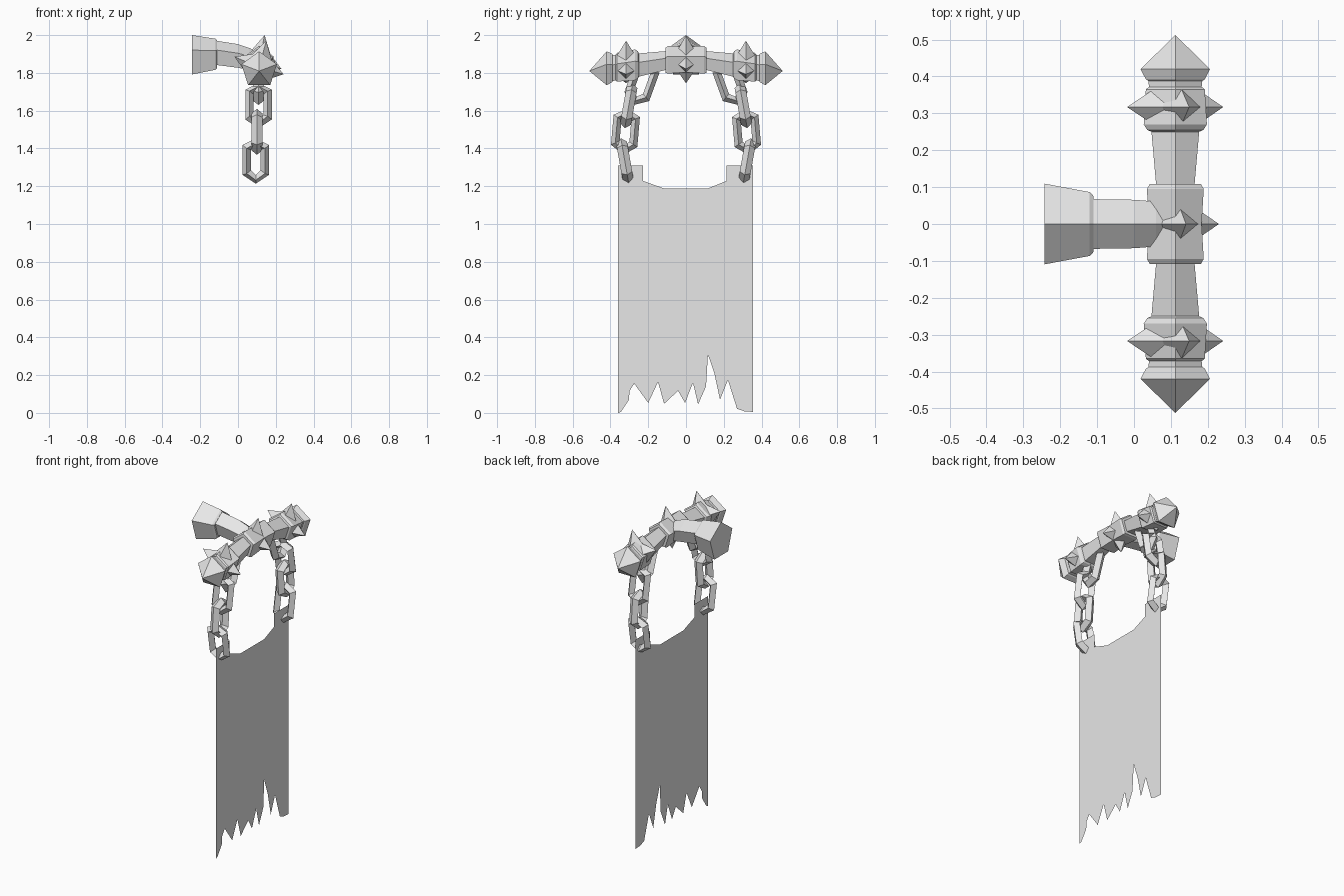
import bpy
import bmesh
from math import radians, sin, cos, tau, pi
from mathutils import Matrix, Vector

old = bpy.data.objects.get("Cube")
if old:
    bpy.data.objects.remove(old, do_unlink=True)

# One plain grey for everything
grey = bpy.data.materials.new("plain_grey")
grey.use_nodes = True
grey.diffuse_color = (0.8, 0.8, 0.8, 1)
grey.node_tree.nodes["Principled BSDF"].inputs["Base Color"].default_value = grey.diffuse_color

BAR_X = 0.112


def finish(name, bm, closed=True):
    """Turn a bmesh into a flat shaded object."""
    if closed:
        bmesh.ops.remove_doubles(bm, verts=bm.verts[:], dist=0.0005)
        bmesh.ops.recalc_face_normals(bm, faces=bm.faces[:])
    mesh = bpy.data.meshes.new(name)
    bm.to_mesh(mesh)
    bm.free()
    mesh.materials.append(grey)
    obj = bpy.data.objects.new(name, mesh)
    bpy.context.collection.objects.link(obj)
    return obj


def bridge(bm, first, second):
    count = len(first)
    for i in range(count):
        j = (i + 1) % count
        bm.faces.new((first[i], first[j], second[j], second[i]))


def loft(name, sections, place):
    """Skin five-sided rings (position, height, radius), one corner up."""
    bm = bmesh.new()
    rings = []
    for pos, height, radius in sections:
        ring = []
        for k in range(5):
            a = pi / 2 + k * tau / 5
            ring.append(bm.verts.new(place(pos, radius * cos(a), height + radius * sin(a))))
        rings.append(ring)
    for first, second in zip(rings, rings[1:]):
        bridge(bm, first, second)
    for ring, section in ((rings[0], sections[0]), (rings[-1], sections[-1])):
        if section[2] > 0.001:
            bm.faces.new(ring)
    return finish(name, bm)


def spike(name, y, z, angle, reach, half=0.06, base=0.045):
    """Four-sided spike pointing away from the bar axis."""
    bm = bmesh.new()
    depth = reach - base
    bmesh.ops.create_cone(bm, cap_ends=True, segments=4, radius1=half, radius2=0, depth=depth)
    turn = Matrix.Rotation(radians(90 - angle), 4, 'Y')
    lift = Matrix.Translation((0, 0, base + depth / 2))
    bm.transform(Matrix.Translation((BAR_X, y, z)) @ turn @ lift)
    finish(name, bm)


def link(name, centre, tilt, across_x):
    """Six-cornered chain link with a diamond cross-section."""
    outer = [(0, .122), (.07, .085), (.07, -.075), (0, -.122), (-.07, -.075), (-.07, .085)]
    inner = [(0, .075), (.026, .06), (.026, -.05), (0, -.075), (-.026, -.05), (-.026, .06)]
    depth = 0.029
    bm = bmesh.new()
    rings = []
    for (a, b), (c, d) in zip(outer, inner):
        u, w = (a + c) / 2, (b + d) / 2
        pts = [(a, 0, b), (u, depth, w), (c, 0, d), (u, -depth, w)]
        rings.append([bm.verts.new(p) for p in pts])
    for i, ring in enumerate(rings):
        bridge(bm, ring, rings[(i + 1) % len(rings)])
    spin = Matrix.Rotation(0 if across_x else pi / 2, 4, 'Z')
    lean = Matrix.Rotation(radians(tilt), 4, 'X')
    bm.transform(Matrix.Translation(centre) @ lean @ spin)
    finish(name, bm)


# Drooping crossbar with centre block, end blocks and pointed caps
half_bar = [(.095, 1.862, .081), (.108, 1.86, .073), (.109, 1.86, .055),
            (.25, 1.835, .068), (.255, 1.835, .08), (.27, 1.834, .09),
            (.365, 1.822, .084), (.372, 1.821, .075), (.388, 1.819, .077),
            (.392, 1.818, .084), (.42, 1.815, .099), (.512, 1.81, 0)]
full_bar = [(-y, z, r) for y, z, r in reversed(half_bar)] + [(0, 1.864, .075)] + half_bar
loft("crossbar", full_bar, lambda p, u, w: (BAR_X + u, p, w))

# Rear arm and its flared mounting block
loft("wall_arm", [(-.12, 1.9, .071), (0, 1.883, .069), (.06, 1.868, .064), (.11, 1.86, .045)],
     lambda p, u, w: (p, u, w))
loft("wall_mount", [(-.243, 1.885, .115), (-.12, 1.89, .091), (-.11, 1.892, .08)],
     lambda p, u, w: (p, u, w))

# Spikes
for label, angle, reach in (("top", 78, .139), ("outer", -20, .126), ("lower", -98, .12)):
    spike("centre_spike_" + label, 0, 1.864, angle, reach, half=.052)
for side, tag in ((1, "back"), (-1, "front")):
    for label, angle, reach in (("top", 75, .145), ("outer", -16, .135),
                                ("inner", 157, .142), ("lower", -98, .085)):
        spike(f"{tag}_spike_{label}", side * .317, 1.83, angle, reach)

# Hanging chains, four links on each side
chain = [(.108, .235, 1.745, 20, False), (.109, .303, 1.627, 10, True),
         (.1, .321, 1.488, 5, False), (.094, .324, 1.334, -10, True)]
for side, tag in ((1, "back"), (-1, "front")):
    for n, (x, y, z, tilt, across) in enumerate(chain):
        link(f"{tag}_chain_link_{n}", Vector((x, side * y, z)), side * tilt, across)

# Thin cloth with a scooped top and a torn hem
top_edge = [(-.36, 1.31), (-.227, 1.31), (-.227, 1.228), (-.116, 1.188),
            (.116, 1.188), (.214, 1.228), (.214, 1.31), (.356, 1.31)]
hem = [(.356, .005), (.31, .008), (.27, .022), (.222, .175), (.18, .07), (.15, .21),
       (.116, .31), (.106, .14), (.064, .045), (.037, .16), (-.005, .053),
       (-.042, .117), (-.116, .048), (-.148, .164), (-.2, .053), (-.274, .155),
       (-.3, .115), (-.301, .07), (-.345, .005), (-.36, 0)]
bm = bmesh.new()
bm.faces.new([bm.verts.new((.1, y, z)) for y, z in reversed(top_edge + hem)])
finish("torn_cloth", bm, closed=False)
